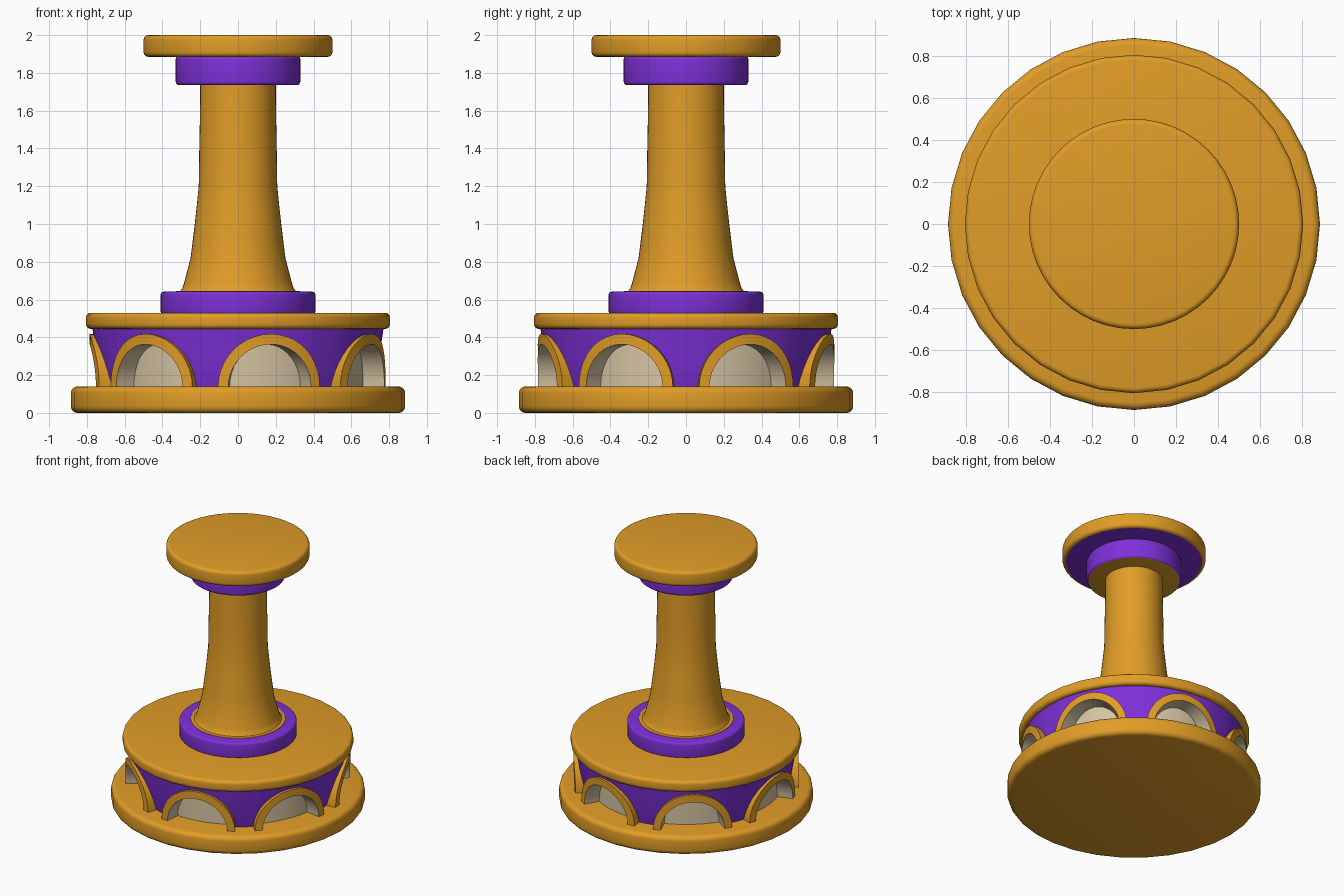
import bpy, bmesh, math

if "Cube" in bpy.data.objects:
    bpy.data.objects.remove(bpy.data.objects["Cube"])


def material(name, rgb):
    m = bpy.data.materials.new(name)
    m.diffuse_color = (*rgb, 1)
    m.use_nodes = True
    m.node_tree.nodes["Principled BSDF"].inputs["Base Color"].default_value = m.diffuse_color
    return m


GOLD, PURPLE, CREAM = 0, 1, 2
MATS = [material("gold", (0.75, 0.335, 0.02)),
        material("purple", (0.21, 0.03, 0.70)),
        material("cream", (0.68, 0.56, 0.37))]


def finish(name, bm):
    bmesh.ops.remove_doubles(bm, verts=bm.verts, dist=1e-5)
    mesh = bpy.data.meshes.new(name)
    bm.to_mesh(mesh)
    bm.free()
    for m in MATS:
        mesh.materials.append(m)
    ob = bpy.data.objects.new(name, mesh)
    bpy.context.collection.objects.link(ob)
    bpy.ops.object.select_all(action='DESELECT')
    ob.select_set(True)
    bpy.context.view_layer.objects.active = ob
    bpy.ops.object.shade_smooth_by_angle(angle=math.radians(35))
    return ob


def polar(r, a, z):
    return (r * math.cos(a), r * math.sin(a), z)


def lathe(name, profile, rule, n=32):
    """Spin (r, z) points, bottom to top; rule(r, z, normal_z) gives the material."""
    bm = bmesh.new()
    rings = []
    for r, z in profile:
        if r == 0:
            rings.append([bm.verts.new((0, 0, z))] * n)
        else:
            rings.append([bm.verts.new(polar(r, math.tau * j / n, z)) for j in range(n)])
    for (r0, z0), (r1, z1), lo, hi in zip(profile, profile[1:], rings, rings[1:]):
        for j in range(n):
            k = (j + 1) % n
            f = bm.faces.new(dict.fromkeys([lo[j], lo[k], hi[k], hi[j]]))
            f.normal_update()
            f.material_index = rule((r0 + r1) / 2, (z0 + z1) / 2, f.normal.z)
    return finish(name, bm)


def disc(name, r, z0, z1, b, rule, n=32):
    """Solid disc with rounded rims of radius b."""
    arc = [math.pi / 2 * i / 4 for i in range(5)]
    low = [(r - b + b * math.sin(t), z0 + b - b * math.cos(t)) for t in arc]
    high = [(r - b + b * math.cos(t), z1 - b + b * math.sin(t)) for t in arc]
    return lathe(name, [(0, z0)] + low + high + [(0, z1)], rule, n)


def gold(r, z, nz):
    return GOLD


def purple(r, z, nz):
    return PURPLE


# Stacked round parts
disc("base_plate", 0.885, 0.0, 0.14, 0.035, gold)
disc("drum_top_plate", 0.805, 0.445, 0.53, 0.025, gold)
disc("lower_collar", 0.41, 0.52, 0.642, 0.018, purple, 48)
disc("column_foot_ring", 0.33, 0.63, 0.646, 0.004, gold, 48)
lathe("column", [(0.31, 0.64), (0.295, 0.66), (0.285, 0.69), (0.251, 0.82), (0.24, 0.91),
                 (0.229, 1.0), (0.218, 1.1), (0.208, 1.2), (0.205, 1.4), (0.201, 1.6),
                 (0.2, 1.74)], gold, 48)
disc("upper_collar", 0.33, 1.735, 1.89, 0.018,
     lambda r, z, nz: GOLD if nz < -0.95 else PURPLE, 48)
disc("top_cap", 0.5, 1.885, 2.0, 0.025,
     lambda r, z, nz: PURPLE if nz < -0.99 else GOLD, 48)

# Recessed wall behind the arches
lathe("recess_wall", [(0.672, 0.13), (0.672, 0.46)], lambda r, z, nz: CREAM, 56)

# Seven arched bays around the drum
BAYS, SEG, R, FOOT, TOP = 7, 20, 0.785, 0.135, 0.455
R_IN, R_MID, R_OUT = 0.228, 0.255, 0.283


def arch_point(size, i):
    t = math.pi * i / SEG
    return size * math.cos(t) / R, FOOT + size * math.sin(t)


def wall_radius(z):
    u = (z - FOOT) / (TOP - FOOT)
    return 0.712 + 0.06 * u ** 0.8


frames, panels = bmesh.new(), bmesh.new()
half = math.pi / BAYS
for bay in range(BAYS):
    mid = math.pi + bay * 2 * half

    # Raised gold frame with a cream reveal
    loops = []
    for size, r in ((R_IN, 0.66), (R_IN, R), (R_OUT, R), (R_OUT, 0.69)):
        pts = [arch_point(size, i) for i in range(SEG + 1)]
        loops.append([frames.verts.new(polar(r, mid + a, z)) for a, z in pts])
    for k in range(3):
        for i in range(SEG):
            f = frames.faces.new((loops[k][i], loops[k + 1][i],
                                  loops[k + 1][i + 1], loops[k][i + 1]))
            f.material_index = CREAM if k == 0 else GOLD

    # Purple spandrel wall around the opening
    starts = [arch_point(R_MID, i) for i in range(SEG + 1)]
    starts = [(half, FOOT)] + starts + [(-half, FOOT)]
    cols = []
    for a, z0 in starts:
        zs = [z0 + (TOP - z0) * m / 5 for m in range(6)]
        cols.append([panels.verts.new(polar(wall_radius(z), mid + a, z)) for z in zs])
    for c, d in zip(cols, cols[1:]):
        for m in range(5):
            f = panels.faces.new((c[m], c[m + 1], d[m + 1], d[m]))
            f.material_index = PURPLE

finish("arch_frames", frames)
finish("drum_wall", panels)
